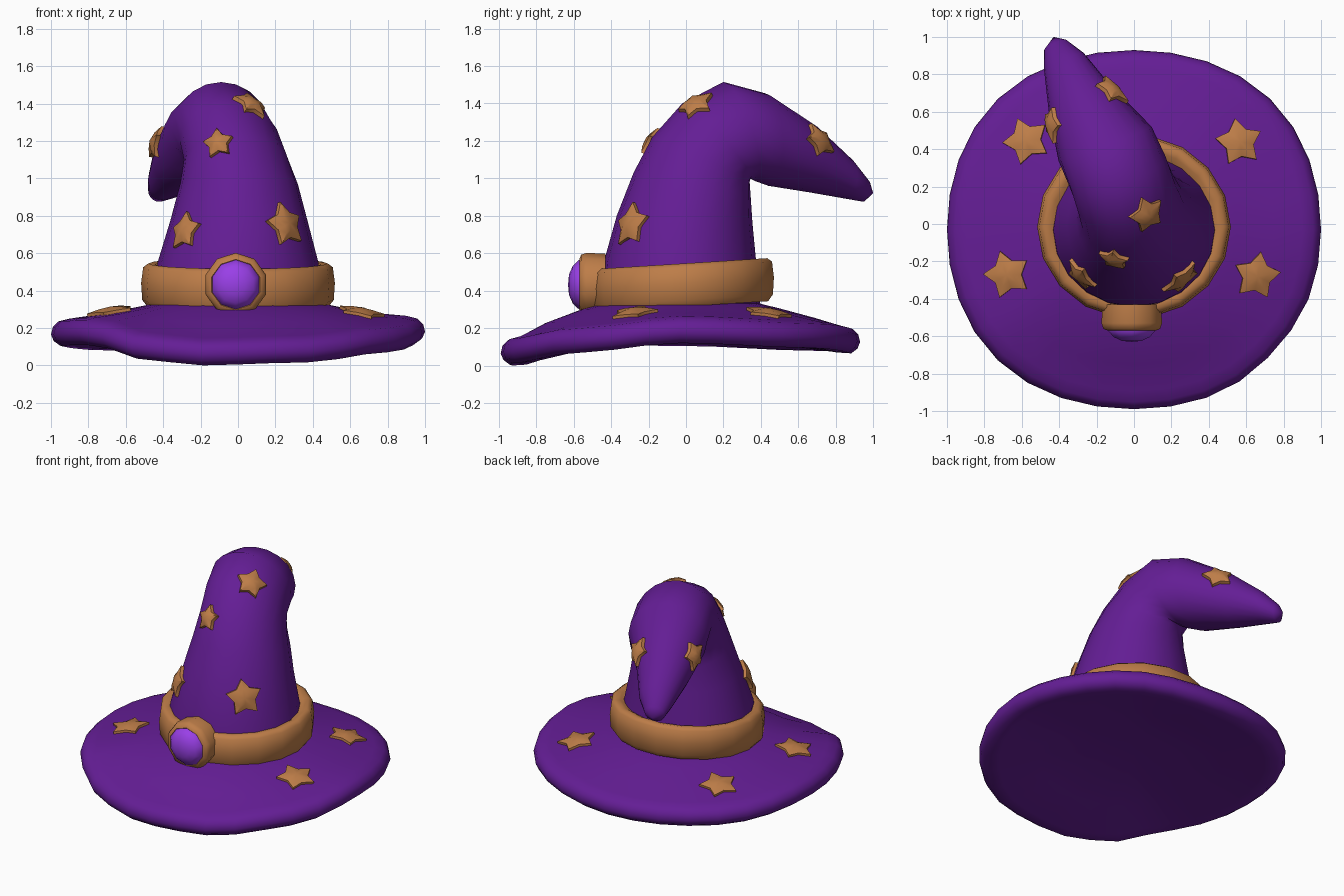
import bpy, bmesh, math
from mathutils import Vector as V
from mathutils.bvhtree import BVHTree

if "Cube" in bpy.data.objects:
    bpy.data.objects.remove(bpy.data.objects["Cube"])


def material(name, rgb):
    m = bpy.data.materials.new(name)
    m.diffuse_color = (*rgb, 1)
    m.use_nodes = True
    m.node_tree.nodes["Principled BSDF"].inputs["Base Color"].default_value = m.diffuse_color
    return m


PURPLE = material("purple_felt", (0.127, 0.0125, 0.30))
TAN = material("tan_leather", (0.51, 0.205, 0.065))
GEM = material("violet_gem", (0.32, 0.05, 0.80))


def finish(bm, name, mat, angle=40):
    bmesh.ops.recalc_face_normals(bm, faces=bm.faces)
    me = bpy.data.meshes.new(name)
    bm.to_mesh(me)
    bm.free()
    ob = bpy.data.objects.new(name, me)
    bpy.context.collection.objects.link(ob)
    me.materials.append(mat)
    bpy.ops.object.select_all(action='DESELECT')
    ob.select_set(True)
    bpy.context.view_layer.objects.active = ob
    bpy.ops.object.shade_smooth_by_angle(angle=math.radians(angle))
    return ob


def loft(name, rings, mat, caps=(), closed=False, angle=40):
    """Skin rings of equal length; caps = (start point, end point) close the ends."""
    bm = bmesh.new()
    vs = [[bm.verts.new(p) for p in r] for r in rings]
    n = len(vs[0])
    pairs = list(zip(vs, vs[1:])) + ([(vs[-1], vs[0])] if closed else [])
    for a, b in pairs:
        for i in range(n):
            j = (i + 1) % n
            bm.faces.new((a[i], a[j], b[j], b[i]))
    for ring, p in zip((vs[0], vs[-1]), caps):
        c = bm.verts.new(p)
        for i in range(n):
            bm.faces.new((ring[i], ring[(i + 1) % n], c))
    return finish(bm, name, mat, angle)


# Brim: wavy disc whose edge height varies with direction (degrees, height)
WAVE = [(0, .19), (45, .165), (90, .135), (135, .15), (180, .175), (218, .18),
        (240, .10), (257, .07), (290, .085), (325, .14), (360, .19)]


def edge_height(deg):
    for (a, h), (b, k) in zip(WAVE, WAVE[1:]):
        if a <= deg <= b:
            t = (deg - a) / (b - a)
            return h + (k - h) * t * t * (3 - 2 * t)


# radius, fixed height, weight of edge wave, offset from edge
BRIM = [(.38, .345, 0, 0), (.55, .318, .1, .06), (.75, .29, .45, .075), (.9, 0, 1, .075),
        (.96, 0, 1, .06), (.99, 0, 1, .03), (1.0, 0, 1, -.01), (.985, 0, 1, -.045),
        (.95, 0, 1, -.07), (.87, 0, 1, -.065), (.6, .13, .4, -.05), (.3, .14, 0, 0)]
N = 32
rings = []
for r, z, w, off in BRIM:
    ring = []
    for i in range(N):
        a = math.tau * i / N
        e = edge_height(math.degrees(a)) + off
        # slightly squarish outline with a flatter front right
        k = r * (1 + .03 * r * math.sin(2 * a) ** 2 - .02 * r * math.exp(-((math.degrees(a) - 318) / 16) ** 2))
        ring.append((k * math.cos(a), -.03 + .96 * k * math.sin(a), z * (1 - w) + e * w))
    rings.append(ring)
brim = loft("brim", rings, PURPLE, ((0, 0, .345), (0, 0, .14)), angle=50)

# Crown: rings from front/outer (y,z) and back/inner (y,z), centre x, half width, yaw
CROWN = [(-.46, .30, .40, .30, 0, .46, 0), (-.44, .55, .375, .55, 0, .43, 0),
         (-.37, .80, .355, .76, .005, .365, 0), (-.28, 1.03, .345, .91, .005, .315, 2),
         (-.18, 1.22, .34, .98, -.01, .28, 5), (-.02, 1.40, .345, 1.0, -.045, .27, 10),
         (.20, 1.515, .37, .985, -.09, .27, 16), (.42, 1.455, .44, .96, -.155, .265, 20),
         (.68, 1.285, .66, .925, -.29, .18, 23), (.88, 1.10, .86, .89, -.375, .115, 23),
         (.97, .99, .945, .875, -.42, .065, 23)]
rings = []
for oy, oz, iy, iz, cx, w, yaw in CROWN:
    c = V((cx, (oy + iy) / 2, (oz + iz) / 2))
    axis = V((0, (iy - oy) / 2, (iz - oz) / 2))
    side = V((math.cos(math.radians(yaw)), math.sin(math.radians(yaw)), 0)) * w
    rings.append([c + side * math.cos(math.tau * i / 20) + axis * math.sin(math.tau * i / 20) for i in range(20)])
crown = loft("bent_crown", rings, PURPLE, ((0, 0, .30), (-.43, 1.0, .92)), angle=60)

# Hat band: rounded ring tilted slightly up towards the back
BAND = [(.41, .52), (.445, .54), (.48, .545), (.507, .525), (.518, .44), (.512, .35), (.485, .315), (.41, .32)]
rings = [[(r * math.cos(math.tau * i / 18), -.015 + .95 * r * math.sin(math.tau * i / 18),
           z + .03 * r / .5 * math.sin(math.tau * i / 18)) for i in range(18)] for r, z in BAND]
loft("hat_band", rings, TAN, closed=True, angle=50)


# Buckle frame and domed gem, built around the front axis
def front_ring(r, y, n):
    return [(-.012 + r * math.cos(math.tau * (i + .5) / n), y, .432 + r * math.sin(math.tau * (i + .5) / n))
            for i in range(n)]


loft("buckle", [front_ring(r, y, 10) for r, y in
                [(.165, -.43), (.17, -.53), (.16, -.56), (.135, -.57), (.125, -.56), (.125, -.43)]],
     TAN, closed=True, angle=50)
loft("gem", [front_ring(r, y, 10) for r, y in [(.132, -.5), (.132, -.572), (.10, -.605), (.055, -.625)]],
     GEM, ((-.012, -.5, .432), (-.012, -.63, .432)), angle=45)


# Stars: five-pointed plates draped over the surface below them
def star(name, target, pos, radius, turn=0, lift=.022):
    bm0 = bmesh.new()
    bm0.from_mesh(target.data)
    tree = BVHTree.FromBMesh(bm0)
    bm0.free()
    p, n, *_ = tree.find_nearest(V(pos))
    up = V((0, 1, 0)) if n.z > .75 else V((0, 0, 1))
    x = up.cross(n).normalized()
    y = n.cross(x)

    def drape(a, r, h):
        q = tree.find_nearest(p + (x * math.cos(a) + y * math.sin(a)) * r)[0]
        return q + n * h

    rows = []
    for scale, h in ((1.0, -.03), (1.0, lift), (.5, lift + .014)):
        rows.append([drape(math.pi / 2 + turn + math.pi * i / 5,
                           radius * scale * (1 if i % 2 == 0 else .6), h) for i in range(10)])
    loft(name, rows, TAN, (p - n * .03, p + n * (lift + .02)), angle=40)


for i, (x, y, r, t) in enumerate([(-.58, .45, .13, .4), (.565, .44, .13, .15),
                                  (-.68, -.27, .13, .3), (.66, -.28, .13, -.15)]):
    star(f"brim_star_{i + 1}", brim, (x, y, .3), r, t, .016)
for i, (pos, r, t) in enumerate([((-.31, -.30, .73), .108, .1), ((.26, -.30, .755), .125, .1),
                                 ((-.115, -.21, 1.2), .09, .3), ((.085, .04, 1.42), .11, .5),
                                 ((-.45, .53, 1.2), .105, 0), ((-.12, .71, 1.2), .105, .2)]):
    star(f"crown_star_{i + 1}", crown, pos, r, t)
